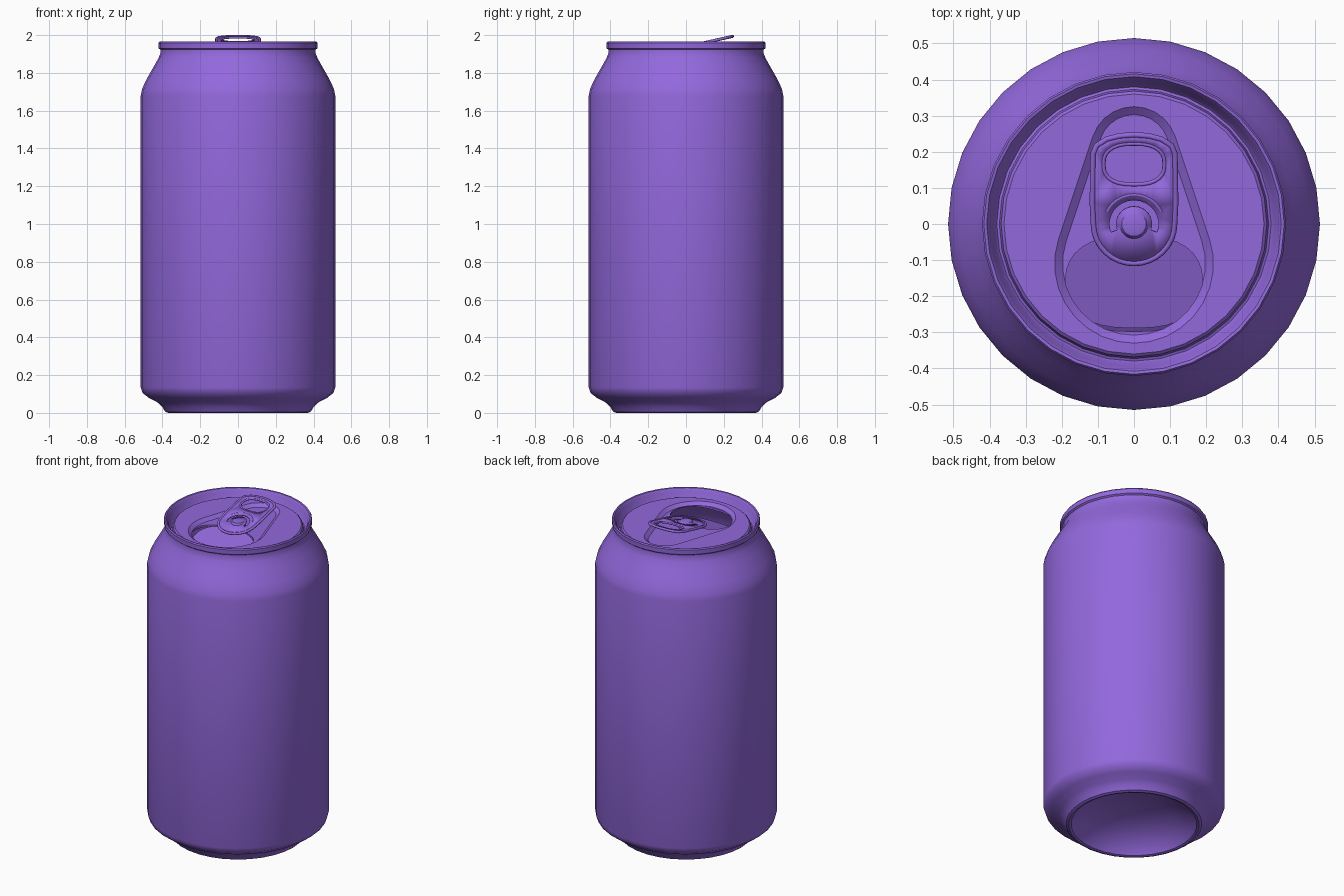
import bpy, bmesh
from math import sin, cos, asin, atan, pi, radians, copysign

if "Cube" in bpy.data.objects:
    bpy.data.objects.remove(bpy.data.objects["Cube"])

mat = bpy.data.materials.new("purple_metal")
mat.diffuse_color = (0.29, 0.14, 0.72, 1)
mat.use_nodes = True
mat.node_tree.nodes["Principled BSDF"].inputs["Base Color"].default_value = mat.diffuse_color


def finish(name, bm, angle=35):
    me = bpy.data.meshes.new(name)
    bm.to_mesh(me)
    bm.free()
    ob = bpy.data.objects.new(name, me)
    bpy.context.collection.objects.link(ob)
    me.materials.append(mat)
    bpy.ops.object.select_all(action='DESELECT')
    ob.select_set(True)
    bpy.context.view_layer.objects.active = ob
    bpy.ops.object.shade_smooth_by_angle(angle=radians(angle))
    return ob


def loft(bm, rings):
    """Skin a stack of equal-length closed loops of 3D points."""
    loops = [[bm.verts.new(p) for p in r] for r in rings]
    for a, b in zip(loops, loops[1:]):
        for i in range(len(a)):
            j = (i + 1) % len(a)
            bm.faces.new((a[i], a[j], b[j], b[i]))
    return loops


def fill(bm, loops):
    """Fill flat loops of 3D points; loops after the first are holes."""
    edges = []
    for pts in loops:
        vs = [bm.verts.new(p) for p in pts]
        edges += [bm.edges.new((vs[i - 1], vs[i])) for i in range(len(vs))]
    bmesh.ops.triangle_fill(bm, use_beauty=True, edges=edges, normal=(0, 0, 1))


def at(pts, z):
    return [(x, y, z) for x, y in pts]


def circle(r, n=32):
    return [(r * cos(2 * pi * i / n), r * sin(2 * pi * i / n)) for i in range(n)]


def arc(r, a0, a1, n, cy=0):
    return [(r * cos(a0 + (a1 - a0) * i / n), cy + r * sin(a0 + (a1 - a0) * i / n))
            for i in range(n + 1)]


def teardrop(y1, r1, y2, r2):
    t = asin((r2 - r1) / (y1 - y2))
    return arc(r1, t, pi - t, 10, y1) + arc(r2, pi - t, 2 * pi + t, 18, y2)


def rounded(cy, a, b, n=32, p=2.5):
    def s(v):
        return copysign(abs(v) ** (2 / p), v)
    return [(a * s(cos(2 * pi * i / n)), cy + b * s(sin(2 * pi * i / n))) for i in range(n)]


PANEL, FLOOR = 1.925, 1.907

# can wall: domed base, body, shoulder, seamed rim and countersink
profile = [(0.06, 0.14), (0.16, 0.125), (0.25, 0.095), (0.31, 0.055), (0.345, 0.02),
           (0.357, 0.004), (0.37, 0), (0.385, 0.006), (0.40, 0.03), (0.425, 0.055), (0.47, 0.078),
           (0.505, 0.105), (0.515, 0.135), (0.515, 1.68), (0.508, 1.715), (0.485, 1.765),
           (0.445, 1.835), (0.42, 1.88), (0.411, 1.905), (0.411, 1.923), (0.42, 1.93),
           (0.421, 1.958), (0.416, 1.965), (0.408, 1.963), (0.397, 1.945), (0.387, 1.90),
           (0.38, 1.892), (0.373, 1.895), (0.368, 1.918), (0.36, PANEL)]
bm = bmesh.new()
rings = loft(bm, [at(circle(r), z) for r, z in profile])
bm.faces.new(rings[0][::-1])
finish("can_body", bm)

# lid: flat panel, sunken teardrop, mouth hole with a short lip
outer = teardrop(0.205, 0.12, -0.11, 0.22)
inner = teardrop(0.205, 0.098, -0.11, 0.198)
mouth = rounded(-0.165, 0.19, 0.133)
bm = bmesh.new()
fill(bm, [at(circle(0.36), PANEL), at(outer, PANEL)])
loft(bm, [at(inner, FLOOR), at(outer, PANEL)])
fill(bm, [at(inner, FLOOR), at(mouth, FLOOR)])
loft(bm, [at(mouth, FLOOR - 0.012), at(mouth, FLOOR)])
bmesh.ops.remove_doubles(bm, verts=bm.verts, dist=0.0002)
bmesh.ops.recalc_face_normals(bm, faces=bm.faces)
if sum(f.normal.z * f.calc_area() for f in bm.faces) < 0:
    bmesh.ops.reverse_faces(bm, faces=bm.faces)
finish("lid", bm)

# mouth flap, pushed in and hinged under the tab
bm = bmesh.new()
bm.faces.new([bm.verts.new((x, -0.032 + (y + 0.032) * 0.965, FLOOR - 0.003 + (y + 0.032) * 0.28))
              for x, y in mouth])
finish("mouth_flap", bm)

# rivet
bm = bmesh.new()
rings = loft(bm, [at(circle(r, 20), z) for r, z in
                  [(0.045, FLOOR - 0.003), (0.04, 1.938), (0.034, 1.947), (0.022, 1.95)]])
bm.faces.new(rings[-1])
finish("rivet", bm)

# pull tab: tilted plate with finger hole and C-shaped slot
half = [(0.115, 0.06), (0.113, 0.2), (0.103, 0.223), (0.075, 0.241), (0.04, 0.25)]
outline = half + [(0, 0.253)] + [(-x, y) for x, y in half[::-1]] + arc(0.112, pi, 2 * pi, 16)
finger = rounded(0.17, 0.085, 0.058, 28)
slot = arc(0.068, radians(-20), radians(200), 16) + arc(0.05, radians(200), radians(-20), 16)
tilt, base = atan(0.225), 1.938
bm = bmesh.new()
fill(bm, [at(p, 0) for p in (outline, finger, slot)])
tab = finish("pull_tab", bm)
mod = tab.modifiers.new("thickness", 'SOLIDIFY')
mod.thickness, mod.offset = 0.008, 0
tab.location.z, tab.rotation_euler.x = base, tilt


# rolled edges of the tab
def bead(name, pts, r, cyclic=True):
    cu = bpy.data.curves.new(name, 'CURVE')
    cu.dimensions = '3D'
    cu.bevel_depth, cu.bevel_resolution, cu.use_fill_caps = r, 2, True
    sp = cu.splines.new('POLY')
    sp.points.add(len(pts) - 1)
    for q, (x, y) in zip(sp.points, pts):
        q.co = (x, y, 0, 1)
    sp.use_cyclic_u = cyclic
    cu.materials.append(mat)
    ob = bpy.data.objects.new(name, cu)
    bpy.context.collection.objects.link(ob)
    ob.location.z, ob.rotation_euler.x = base, tilt


bead("tab_rolled_edge", outline, 0.008)
bead("finger_hole_edge", finger, 0.006)
bead("tab_ridge", arc(0.083, radians(25), radians(155), 12), 0.006, False)
